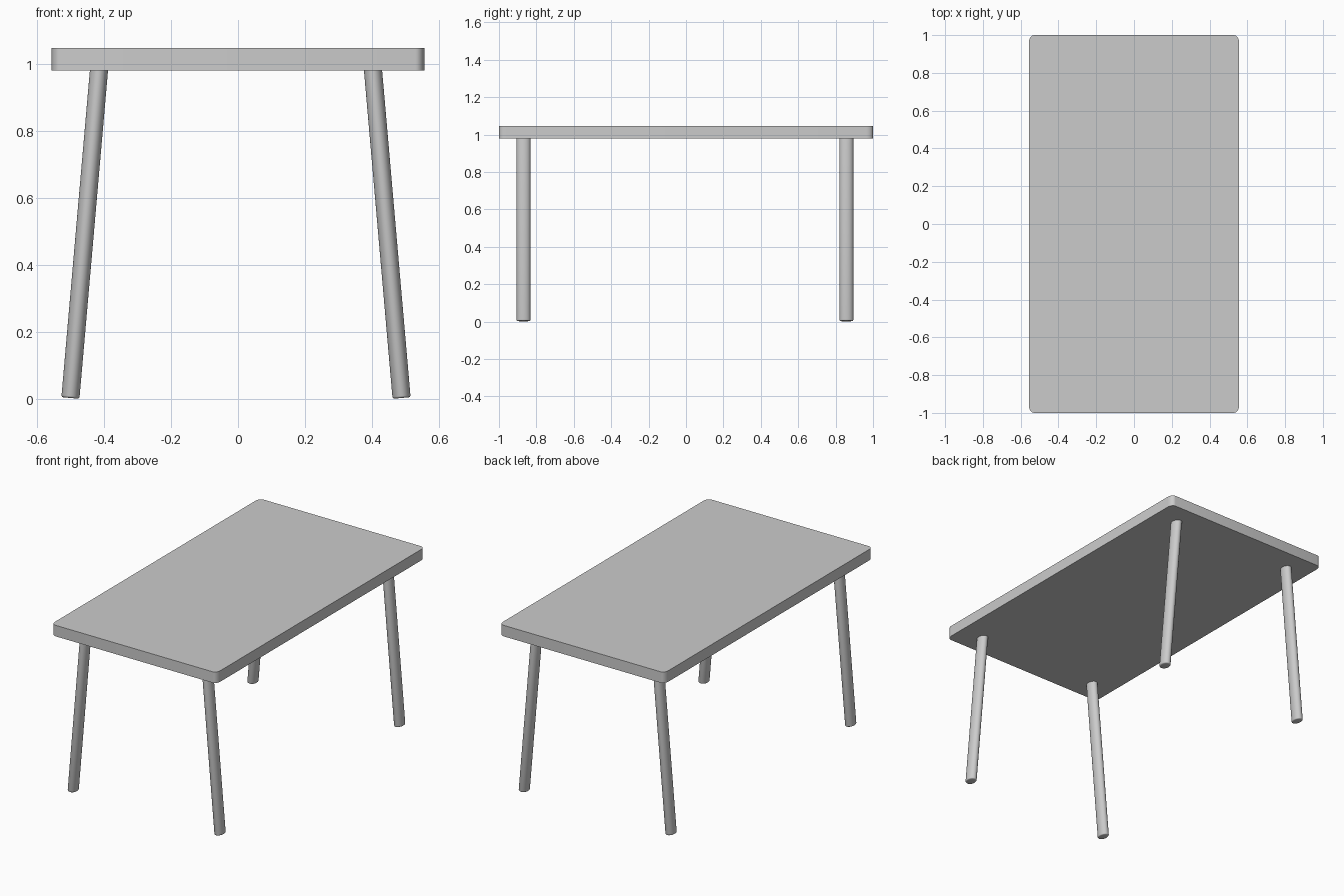
import bpy, bmesh, math
from mathutils import Matrix, Vector

if "Cube" in bpy.data.objects:
    bpy.data.objects.remove(bpy.data.objects["Cube"])


def add_object(name, bm):
    bmesh.ops.recalc_face_normals(bm, faces=bm.faces[:])
    mesh = bpy.data.meshes.new(name)
    bm.to_mesh(mesh)
    bm.free()
    obj = bpy.data.objects.new(name, mesh)
    bpy.context.collection.objects.link(obj)
    bpy.ops.object.select_all(action='DESELECT')
    obj.select_set(True)
    bpy.context.view_layer.objects.active = obj
    bpy.ops.object.shade_smooth_by_angle(angle=math.radians(35))
    return obj


# Table top: slab with slightly oval rounded corners
HX, HY, Z0, Z1 = 0.556, 1.0, 0.98, 1.047
RX, RY, STEPS = 0.027, 0.037, 6
bm = bmesh.new()
outline = []
for quarter, (sx, sy) in enumerate([(1, 1), (-1, 1), (-1, -1), (1, -1)]):
    for i in range(STEPS + 1):
        a = math.pi / 2 * (quarter + i / STEPS)
        outline.append(bm.verts.new((sx * (HX - RX) + RX * math.cos(a),
                                     sy * (HY - RY) + RY * math.sin(a), Z0)))
base = bm.faces.new(outline)
side = bmesh.ops.extrude_face_region(bm, geom=[base], use_keep_orig=True)
top_verts = [g for g in side["geom"] if isinstance(g, bmesh.types.BMVert)]
bmesh.ops.translate(bm, verts=top_verts, vec=(0, 0, Z1 - Z0))
add_object("table_top", bm)


# Legs: oval rods splayed outward in x, with softened feet
def leg(name, foot, head):
    axis = head - foot
    bm = bmesh.new()
    bmesh.ops.create_cone(bm, cap_ends=True, segments=32, radius1=0.027,
                          radius2=0.027, depth=axis.length)
    bmesh.ops.translate(bm, verts=bm.verts[:], vec=(0, 0, axis.length / 2))
    rim = [e for e in bm.edges if all(v.co.z < 0.001 for v in e.verts)]
    bmesh.ops.bevel(bm, geom=rim, offset=0.006, segments=3, profile=0.5,
                    affect='EDGES')
    tilt = math.atan2(axis.x, axis.z)
    bm.transform(Matrix.Translation(foot) @ Matrix.Rotation(tilt, 4, 'Y')
                 @ Matrix.Diagonal((1, 1.39, 1, 1)))
    add_object(name, bm)


OFFSET = -0.006  # the leg set sits slightly off centre
for sx, side_name in ((-1, "left"), (1, "right")):
    for sy, end_name in ((-1, "front"), (1, "back")):
        y = sy * 0.863 + OFFSET
        leg(f"{end_name}_{side_name}_leg",
            Vector((sx * 0.494 + OFFSET, y, 0.003)),
            Vector((sx * 0.4085 + OFFSET, y, 0.984)))
